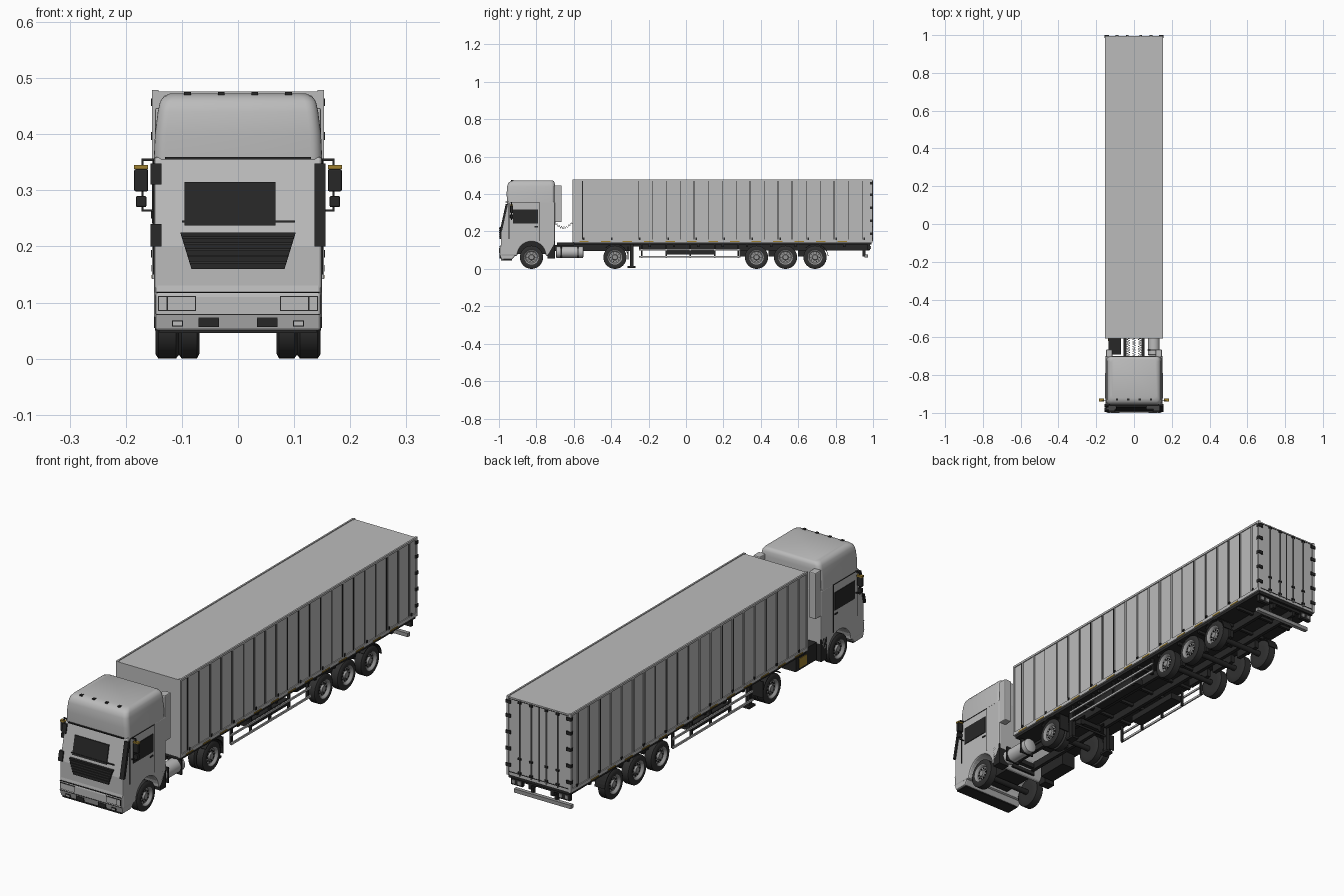
import bpy, bmesh, math
from mathutils import Matrix, Vector

if "Cube" in bpy.data.objects:
    bpy.data.objects.remove(bpy.data.objects["Cube"])


def material(name, r, g, b):
    m = bpy.data.materials.new(name)
    m.use_nodes = True
    m.diffuse_color = (r, g, b, 1)
    m.node_tree.nodes["Principled BSDF"].inputs["Base Color"].default_value = (r, g, b, 1)
    return m


GREY = material("body grey", .5, .5, .5)
RIM = material("rim grey", .3, .3, .3)
BLACK = material("black plastic", .02, .02, .02)
RUBBER = material("tyre rubber", .03, .03, .03)
GOLD = material("amber reflector", .35, .22, .03)


def finish(name, bm, *mats, smooth=False, bevel=0):
    bmesh.ops.recalc_face_normals(bm, faces=bm.faces)
    me = bpy.data.meshes.new(name)
    bm.to_mesh(me)
    bm.free()
    ob = bpy.data.objects.new(name, me)
    bpy.context.scene.collection.objects.link(ob)
    for m in mats:
        me.materials.append(m)
    if smooth:
        bpy.context.view_layer.objects.active = ob
        ob.select_set(True)
        bpy.ops.object.shade_smooth_by_angle(angle=math.radians(40))
        ob.select_set(False)
    if bevel:
        mod = ob.modifiers.new("soft edges", "BEVEL")
        mod.width, mod.segments = bevel, 2
        mod.limit_method, mod.angle_limit = "ANGLE", math.radians(40)
    return ob


def boxes(name, mat, *specs, both=False, bevel=0):
    """One object of boxes, each (x0, x1, y0, y1, z0, z1)."""
    bm = bmesh.new()
    for x0, x1, y0, y1, z0, z1 in specs:
        for s in ((1, -1) if both else (1,)):
            mid = Vector((s * (x0 + x1), y0 + y1, z0 + z1)) / 2
            size = Matrix.Diagonal((x1 - x0, y1 - y0, z1 - z0, 1))
            bmesh.ops.create_cube(bm, size=1, matrix=Matrix.Translation(mid) @ size)
    return finish(name, bm, mat, bevel=bevel)


def prism(name, mat, axis, pts, a, b, bevel=0):
    """Extrude a flat outline along one axis from a to b."""
    bm = bmesh.new()
    ends = []
    for t in (a, b):
        ring = []
        for p in pts:
            co = list(p)
            co.insert("xyz".index(axis), t)
            ring.append(bm.verts.new(co))
        ends.append(ring)
        bm.faces.new(ring)
    for i in range(len(pts)):
        bm.faces.new((ends[0][i - 1], ends[0][i], ends[1][i], ends[1][i - 1]))
    return finish(name, bm, mat, bevel=bevel)


def lathe(name, profile, centre, axis, mats, rule=None, n=32):
    """Turn (offset, radius) points about an axis through centre."""
    bm = bmesh.new()
    rings = []
    for off, r in profile:
        ring = []
        for k in range(n):
            a = math.tau * k / n
            co = [r * math.cos(a), r * math.sin(a)]
            co.insert("xyz".index(axis), off)
            ring.append(bm.verts.new(Vector(co) + Vector(centre)))
        rings.append(ring)
    for j in range(len(rings) - 1):
        for k in range(n):
            f = bm.faces.new((rings[j][k - 1], rings[j][k], rings[j + 1][k], rings[j + 1][k - 1]))
            f.material_index = rule(profile[j][1], profile[j + 1][1]) if rule else 0
    bm.faces.new(rings[0])
    bm.faces.new(rings[-1]).material_index = 1 if rule else 0
    return finish(name, bm, *mats, smooth=True)


def rod(name, y, z, r, x, mat):
    return lathe(name, [(-x, r), (x, r)], (0, y, z), "x", [mat], n=12)


def slope(z):
    """Depth of the raked cab front at height z."""
    return -.99 + (z - .2) * .035 / .16


def front_plate(name, mat, x0, x1, z0, z1, t=.004):
    pts = [(slope(z0) - t, z0), (slope(z1) - t, z1), (slope(z1) + t, z1), (slope(z0) + t, z0)]
    return prism(name, mat, "x", pts, x0, x1)


# Wheels and axles
def wheel(name, s, y, x, w):
    h = w / 2
    prof = [(-h, .012), (-h, .036), (-h, .054), (-h * .75, .062), (h * .75, .062), (h, .054),
            (h, .039), (h * .9, .036), (h * .45, .031), (h * .45, .016), (h * .85, .013), (h * .85, .005)]
    rule = lambda a, b: 1 if max(a, b) < .0395 and b < a else 0
    lathe(name, [(s * o, r) for o, r in prof], (s * x, y, .062), "x", [RUBBER, RIM], rule)
    # wheel bolts
    bm = bmesh.new()
    for k in range(10):
        a = math.tau * k / 10
        at = Vector((s * (x + h * .5), y + .023 * math.cos(a), .062 + .023 * math.sin(a)))
        bmesh.ops.create_cube(bm, size=.005, matrix=Matrix.Translation(at))
    finish(name + "_bolts", bm, BLACK)


AXLES = {"front": -.826, "drive": -.38, "trailer_a": .377, "trailer_b": .532, "trailer_c": .69}
for label, y in AXLES.items():
    rod(label + "_axle", y, .062, .012, .11, BLACK)
    for s, side in ((1, "left"), (-1, "right")):
        wheel(f"{label}_wheel_{side}", s, y, .126, .042 if label != "drive" else .038)
        if label == "drive":
            wheel(f"{label}_inner_wheel_{side}", s, y, .087, .036)
        if label in ("drive", "trailer_c"):
            arc = [(y + r * math.cos(a), .062 + r * math.sin(a))
                   for r, steps in ((.072, range(11)), (.069, range(10, -1, -1)))
                   for a in (math.radians(5 + 13 * k) for k in steps)]
            prism(f"{label}_mudguard_{side}", BLACK, "x", arc, s * .1, s * .148)

# Cab body with wheel arches
arch = [(-.826 + .076 * math.cos(a), .07 + .076 * math.sin(a))
        for a in (math.pi * (1 - k / 14) for k in range(15))]
cab = [(slope(.36), .36), (-.99, .2), (-.99, .07)] + arch + [(-.735, .07), (-.7, .13), (-.7, .36)]
prism("cab_body", GREY, "x", cab, -.15, .15, bevel=.006)


def rounded(hw, yf, yb, r):
    out = []
    for cx, cy, q in ((hw - r, yb - r, 0), (r - hw, yb - r, 1), (r - hw, yf + r, 2), (hw - r, yf + r, 3)):
        for k in range(6):
            a = math.pi / 2 * (q + k / 5)
            out.append((cx + r * math.cos(a), cy + r * math.sin(a)))
    return out


# High roof lofted from rounded outlines
bm = bmesh.new()
rings = [[bm.verts.new((x, y, z)) for x, y in rounded(hw, yf, yb, .02)] for z, hw, yf, yb in (
    (.355, .15, -.957, -.7), (.4, .148, -.959, -.7), (.44, .143, -.957, -.7),
    (.458, .139, -.951, -.702), (.468, .132, -.94, -.706), (.473, .12, -.924, -.714))]
for lo, hi in zip(rings, rings[1:]):
    for i in range(len(lo)):
        bm.faces.new((lo[i - 1], lo[i], hi[i], hi[i - 1]))
bm.faces.new(rings[0])
bm.faces.new(rings[-1])
finish("cab_roof", bm, GREY, smooth=True)
boxes("roof_markers", BLACK, *[(x - .006, x + .006, -.935, -.923, .468, .475) for x in (.03, .09)], both=True)
boxes("roof_visor", BLACK, (-.13, .13, -.964, -.95, .355, .359))

# Windscreen, wipers, grille and corner strips
front_plate("windscreen", BLACK, -.095, .067, .237, .315)
front_plate("wiper", BLACK, -.1, .102, .243, .246, .006)
prism("grille", BLACK, "y", [(-.103, .225), (.103, .225), (.083, .16), (-.083, .16)], -.996, -.975)
for i in range(5):
    z = .17 + .011 * i
    w = .083 + (z - .16) * .3
    boxes(f"grille_slat_{i}", RUBBER, (-w, w, -.999, -.99, z, z + .004))
front_plate("corner_strip_left", BLACK, .136, .156, .2, .348, .006)
front_plate("corner_strip_right_low", BLACK, -.156, -.136, .2, .24, .006)
front_plate("corner_strip_right_high", BLACK, -.156, -.136, .31, .348, .006)

# Bumper and lamps
bumper = [(-.985, .155), (-.992, .12), (-.997, .115), (-.997, .08), (-.988, .05), (-.93, .05), (-.91, .075), (-.91, .155)]
prism("bumper", GREY, "x", bumper, -.148, .148, bevel=.005)
boxes("bumper_lines", BLACK, (-.145, .145, -.9985, -.98, .117, .119), (-.145, .145, -.9985, -.98, .078, .08),
      (-.14, .14, -.988, -.93, .046, .051))
boxes("headlamp_frames", BLACK, (.075, .143, -.999, -.99, .085, .112), both=True)
boxes("headlamps", GREY, (.077, .125, -1, -.99, .087, .11), (.127, .141, -1, -.99, .087, .11), both=True)
boxes("bumper_vents", BLACK, (.034, .07, -.997, -.985, .056, .073), (.098, .118, -.997, -.985, .057, .068), both=True)
boxes("fog_lamps", GREY, (.1, .116, -.998, -.985, .059, .066), both=True)

# Doors, side windows, steps and mirrors
boxes("side_windows", BLACK, (.146, .153, -.925, -.79, .242, .318), both=True)
boxes("door_seams", BLACK, (.146, .1515, -.783, -.78, .15, .352), (.146, .1515, -.945, -.78, .352, .355),
      (.146, .1515, -.948, -.945, .16, .352), (.146, .153, -.81, -.79, .222, .228), both=True)
boxes("rear_cab_steps", BLACK, (.1, .15, -.74, -.7, .055, .15), both=True)
boxes("main_mirrors", BLACK, (.16, .185, -.94, -.925, .298, .338), both=True, bevel=.003)
boxes("mirror_tops", GOLD, (.16, .185, -.94, -.925, .338, .345), both=True)
boxes("small_mirrors", BLACK, (.163, .182, -.94, -.925, .27, .29), both=True, bevel=.003)
boxes("mirror_arms", BLACK, (.145, .172, -.935, -.931, .352, .357), (.168, .172, -.935, -.931, .262, .357),
      (.145, .172, -.935, -.931, .262, .266), both=True)
boxes("side_air_deflectors", GREY, (.115, .148, -.705, -.665, .25, .447), both=True, bevel=.004)

# Tractor chassis and equipment
boxes("tractor_rails", BLACK, (.04, .055, -.96, -.28, .095, .128), both=True)
boxes("engine", BLACK, (-.06, .06, -.93, -.72, .08, .2))
boxes("fifth_wheel", BLACK, (-.06, .06, -.45, -.3, .12, .14))
boxes("chassis_crossmembers", BLACK, *[(-.05, .05, y, y + .02, .1, .12) for y in (-.95, -.72, -.5, -.3)])
lathe("fuel_tank", [(-.073, .027), (-.07, .031), (.07, .031), (.073, .027)], (.105, -.622, .09), "y", [GREY])
boxes("tank_straps", BLACK, *[(.072, .138, y, y + .006, .057, .123) for y in (-.67, -.58)])
boxes("battery_box", BLACK, (-.135, -.07, -.69, -.55, .065, .14))
boxes("battery_label", GOLD, (-.138, -.134, -.62, -.57, .075, .115))
boxes("mudflaps", BLACK, (.1, .148, -.312, -.308, .05, .12), both=True)

# Coiled air lines between cab and trailer
for i, x in enumerate((-.03, 0, .03)):
    cu = bpy.data.curves.new(f"air_line_{i}", "CURVE")
    cu.dimensions, cu.bevel_depth, cu.bevel_resolution = "3D", .0012, 1
    sp = cu.splines.new("POLY")
    sp.points.add(80)
    for k, p in enumerate(sp.points):
        t, a = k / 80, math.tau * k / 10
        p.co = (x + .008 * math.cos(a), -.705 + .1 * t, .25 - .03 * math.sin(math.pi * t) + .006 * math.sin(a), 1)
    cu.materials.append(RIM)
    bpy.context.scene.collection.objects.link(bpy.data.objects.new(f"air_line_{i}", cu))

# Trailer box, ribs and seams
boxes("trailer_box", GREY, (-.149, .149, -.605, .994, .143, .476))
boxes("trailer_edge_rails", GREY, (.146, .153, -.607, .996, .47, .479), (.146, .153, -.607, .996, .142, .157),
      (.142, .153, -.607, -.598, .142, .479), (.142, .153, .986, .996, .142, .479), both=True)
wide = (0, 6, 7, 8, 12, 14, 15, 18)
ribs, seams = [], []
for i in range(21):
    y = -.553 + .0748 * i
    ribs.append((.147, .1515, y + .003, y + .008, .157, .47))
    seams.append((.147, .1508, y - (.004 if i in wide else .0015), y + .001, .157, .47))
boxes("trailer_ribs", GREY, *ribs, both=True)
boxes("trailer_seams", BLACK, *seams, both=True)
boxes("side_reflectors", GOLD, *[(.15, .1545, y, y + .05, .143, .149) for y in
                                 (-.57 + .115 * i for i in range(13))], both=True)
boxes("lashing_hooks", BLACK, *[(.15, .1545, y, y + .008, .155, .167) for y in
                                (-.55 + .15 * i for i in range(11))], both=True)

# Rear doors with hinges and lock bars
boxes("rear_door_seams", BLACK, (-.0015, .0015, .99, .9955, .15, .47), (-.148, .148, .99, .9955, .155, .158),
      (-.148, .148, .99, .9955, .468, .47))
boxes("rear_lock_bars", RIM, (.034, .038, .99, .999, .15, .473), (.088, .092, .99, .999, .15, .473), both=True)
boxes("rear_lock_brackets", BLACK, *[(x - .007, x + .007, .99, 1, z, z + .008) for x in (.036, .09)
                                     for z in (.16, .22, .46)], both=True)
boxes("rear_hinges", BLACK, *[(.132, .155, .985, 1, z, z + .014) for z in (.18, .25, .32, .39, .45)], both=True)

# Trailer underframe
boxes("trailer_floor", BLACK, (-.146, .146, -.6, .992, .13, .143))
boxes("trailer_rails", BLACK, (.045, .06, -.25, .98, .098, .132), (.045, .06, -.6, -.25, .12, .132), both=True)
boxes("floor_crossmembers", BLACK, *[(-.14, .14, y, y + .012, .118, .132) for y in (-.2 + .13 * i for i in range(10))])
boxes("suspension_arms", BLACK, *[(.06, .078, y - .09, y + .03, .065, .1) for y in list(AXLES.values())[2:]], both=True)
boxes("landing_legs", BLACK, (.085, .103, -.3, -.282, .015, .13), (.078, .11, -.312, -.27, .006, .015), both=True)
rod("landing_leg_brace", -.291, .09, .005, .09, BLACK)

# Side guards and underslung box
boxes("side_guards", GREY, (.138, .144, -.25, .292, .06, .069), (.138, .144, -.25, .292, .097, .105), both=True)
boxes("guard_posts", BLACK, *[(.128, .138, y, y + .008, .058, .132) for y in (-.24, -.11, .02, .15, .275)], both=True)
boxes("tool_boxes", BLACK, (.08, .134, -.11, .15, .078, .105), both=True)

# Rear underrun bar and lamps
boxes("underrun_bar", RIM, (-.135, .135, .955, .972, .06, .076))
boxes("underrun_posts", BLACK, (.05, .062, .945, .96, .065, .13), both=True)
boxes("rear_lamp_panels", BLACK, (.085, .14, .97, .985, .1, .13), both=True)
boxes("rear_lamps", RIM, (.09, .105, .98, .988, .107, .122), (.118, .133, .98, .988, .107, .122), both=True)
